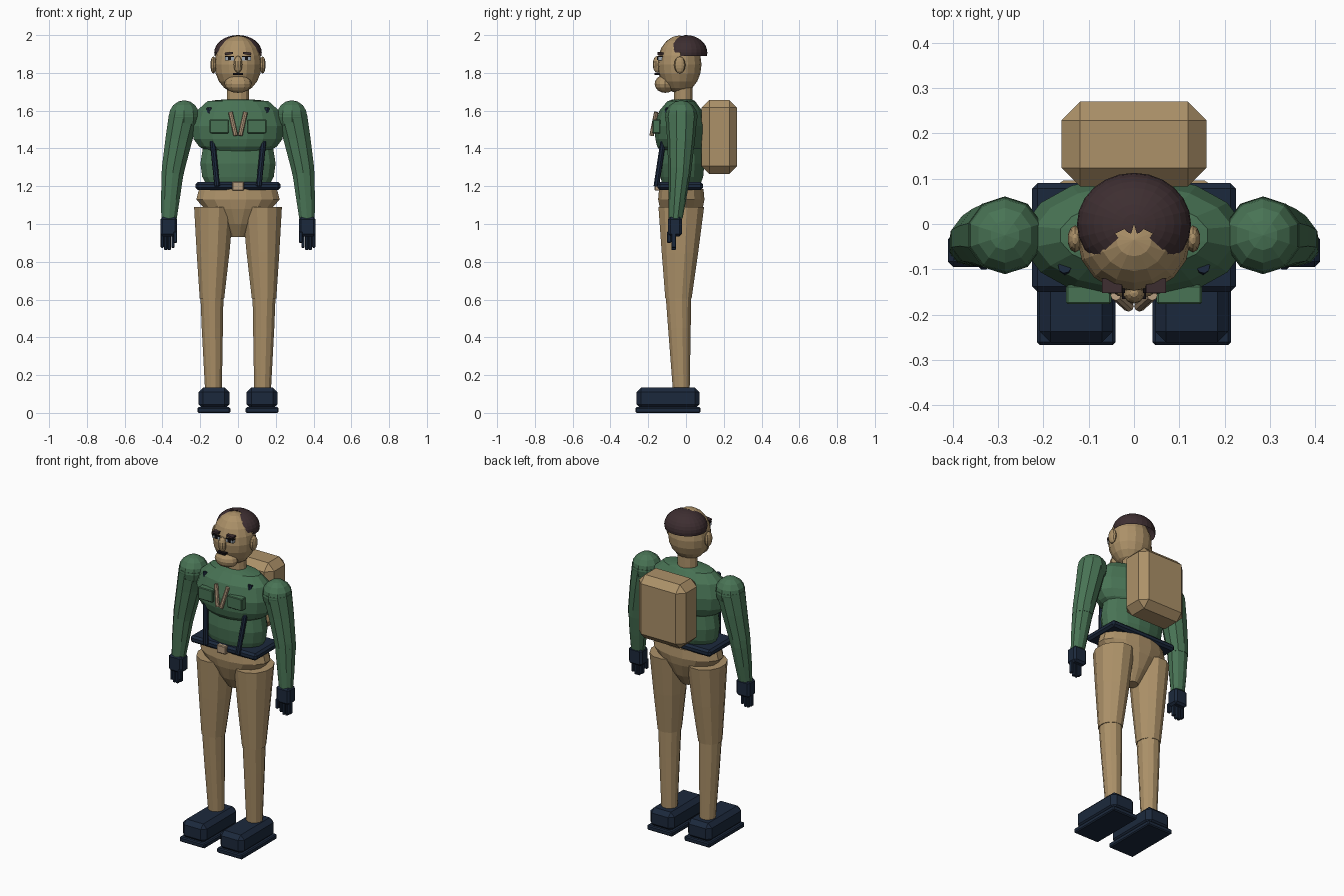
import bpy, bmesh, math
from mathutils import Vector, Matrix

if "Cube" in bpy.data.objects:
    bpy.data.objects.remove(bpy.data.objects["Cube"])


def mat(name, rgb):
    m = bpy.data.materials.new(name)
    m.diffuse_color = (*[c ** 2.2 for c in rgb], 1)
    m.use_nodes = True
    m.node_tree.nodes["Principled BSDF"].inputs["Base Color"].default_value = m.diffuse_color
    return m


TAN = mat("tan", (0.67, 0.565, 0.41))
GREEN = mat("green", (0.29, 0.45, 0.335))
NAVY = mat("navy", (0.13, 0.175, 0.245))
HAIR = mat("dark brown", (0.25, 0.195, 0.205))
LIGHT = mat("pale beige", (0.70, 0.60, 0.49))
BLACK = mat("near black", (0.10, 0.09, 0.10))
EYE = mat("pale grey", (0.62, 0.66, 0.70))


def finish(name, bm, material):
    bmesh.ops.recalc_face_normals(bm, faces=bm.faces)
    me = bpy.data.meshes.new(name)
    bm.to_mesh(me)
    bm.free()
    me.materials.append(material)
    ob = bpy.data.objects.new(name, me)
    bpy.context.collection.objects.link(ob)
    return ob


def loft(name, rings, n, material):
    """Stack elliptical rings (z, cx, cy, rx, ry) and cap both ends."""
    bm = bmesh.new()
    loops = []
    for z, cx, cy, rx, ry in rings:
        loops.append([bm.verts.new((cx + rx * math.cos(2 * math.pi * (i + .5) / n),
                                    cy + ry * math.sin(2 * math.pi * (i + .5) / n), z))
                      for i in range(n)])
    for a, b in zip(loops, loops[1:]):
        for i in range(n):
            j = (i + 1) % n
            bm.faces.new((a[i], a[j], b[j], b[i]))
    bm.faces.new(loops[0])
    bm.faces.new(loops[-1])
    return finish(name, bm, material)


def ball(name, c, r, material, u=14, v=9, keep=None):
    """Ellipsoid; keep is an optional rule on face centres (unit sphere)."""
    bm = bmesh.new()
    bmesh.ops.create_uvsphere(bm, u_segments=u, v_segments=v, radius=1)
    if keep:
        bad = [f for f in bm.faces if not keep(f.calc_center_median())]
        bmesh.ops.delete(bm, geom=bad, context='FACES')
    for p in bm.verts:
        p.co = Vector((p.co.x * r[0] + c[0], p.co.y * r[1] + c[1], p.co.z * r[2] + c[2]))
    return finish(name, bm, material)


def box(name, lo, hi, material, bevel=0, tilt=0):
    lo, hi = Vector(lo), Vector(hi)
    size, mid = hi - lo, (lo + hi) / 2
    bm = bmesh.new()
    bmesh.ops.create_cube(bm, size=1)
    bmesh.ops.scale(bm, vec=size, verts=bm.verts)
    if bevel:
        bmesh.ops.bevel(bm, geom=bm.edges[:], offset=bevel, segments=1, affect='EDGES')
    bmesh.ops.transform(bm, matrix=Matrix.Translation(mid) @ Matrix.Rotation(tilt, 4, 'Y'),
                        verts=bm.verts)
    return finish(name, bm, material)


def rod(name, a, b, r, material, n=8):
    a, b = Vector(a), Vector(b)
    bm = bmesh.new()
    bmesh.ops.create_cone(bm, cap_ends=True, segments=n, radius1=r, radius2=r, depth=(b - a).length)
    rot = (b - a).to_track_quat('Z', 'Y').to_matrix().to_4x4()
    bmesh.ops.transform(bm, matrix=Matrix.Translation((a + b) / 2) @ rot, verts=bm.verts)
    return finish(name, bm, material)


# Head, jaw and neck
ball("head", (0, -.035, 1.845), (.125, .117, .153), TAN, 16, 10)
ball("jaw", (0, -.11, 1.742), (.072, .056, .048), TAN, 12, 8)
ball("nose", (0, -.152, 1.845), (.024, .024, .045), TAN, 10, 8)
box("mouth", (-.026, -.166, 1.788), (.026, -.13, 1.8), BLACK)
loft("neck", [(1.62, 0, -.015, .062, .052), (1.74, 0, -.015, .06, .05)], 12, TAN)

# Hair cap with an open forehead
ball("hair", (0, 0, 1.907), (.126, .113, .093), HAIR, 24, 16,
     lambda p: p.z > -.25 + max(0, -p.y) * .55 and p.y > -.85
     and not (p.y < -.12 and abs(p.x) < .36 + .25 * max(0, -p.y - .3)))

# Torso and hips
loft("chest", [(1.375, 0, -.025, .15, .105), (1.41, 0, -.03, .21, .125),
               (1.45, 0, -.03, .24, .135), (1.52, 0, -.03, .248, .138),
               (1.60, 0, -.028, .222, .115), (1.65, 0, -.025, .165, .075),
               (1.66, 0, -.02, .07, .05)], 16, GREEN)
loft("belly", [(1.20, 0, -.025, .165, .10), (1.25, 0, -.022, .193, .115),
               (1.32, 0, -.022, .203, .122), (1.40, 0, -.022, .19, .115)], 16, GREEN)
loft("hips", [(.93, 0, -.025, .04, .04), (1.0, 0, -.025, .085, .085),
              (1.08, 0, -.025, .18, .115), (1.13, 0, -.025, .225, .125),
              (1.185, 0, -.025, .21, .12)], 16, TAN)
box("belt", (-.225, -.15, 1.18), (.225, .09, 1.222), NAVY, .012)
box("buckle", (-.031, -.166, 1.177), (.031, -.14, 1.225), LIGHT, .004)

# Backpack
box("backpack", (-.16, .083, 1.265), (.16, .27, 1.657), TAN, .041)

for s, side in ((-1, "left"), (1, "right")):
    def sbox(name, lo, hi, material, bevel=0, tilt=0):
        x = sorted((s * lo[0], s * hi[0]))
        box(f"{side}_{name}", (x[0], *lo[1:]), (x[1], *hi[1:]), material, bevel, s * tilt)

    # Face details
    ball(f"{side}_ear", (s * .13, -.033, 1.842), (.017, .03, .045), TAN, 10, 8)
    sbox("eye", (.022, -.149, 1.866), (.068, -.12, 1.886), EYE)
    sbox("pupil", (.036, -.153, 1.867), (.054, -.12, 1.885), BLACK)
    sbox("eye_lid", (.02, -.152, 1.884), (.07, -.12, 1.889), BLACK)
    sbox("eyebrow", (.026, -.152, 1.897), (.07, -.12, 1.909), HAIR, 0, .12)

    # Arm
    ball(f"{side}_shoulder", (s * .285, -.025, 1.567), (.086, .086, .088), GREEN, 10, 8)
    loft(f"{side}_upper_arm", [(1.25, s * .348, -.034, .06, .058), (1.30, s * .341, -.032, .065, .062),
                               (1.45, s * .312, -.026, .076, .074),
                               (1.58, s * .285, -.025, .085, .085)], 10, GREEN)
    loft(f"{side}_forearm", [(1.03, s * .365, -.055, .043, .037), (1.13, s * .358, -.046, .052, .047),
                             (1.27, s * .346, -.034, .061, .059)], 10, GREEN)

    # Gloved hand
    sbox("palm", (.322, -.095, .935), (.411, -.022, 1.037), NAVY, .012)
    for i in range(4):
        x = .336 + i * .019
        z = .862 + (.012 if i in (0, 3) else 0)
        sbox(f"finger_{i + 1}", (x, -.078, z), (x + .017, -.052, .95), NAVY, .004)
    sbox("thumb", (.322, -.1, .90), (.342, -.078, .96), NAVY, .004)

    # Leg
    loft(f"{side}_thigh", [(.605, s * .138, -.04, .067, .072), (.85, s * .132, -.032, .09, .10),
                           (1.09, s * .128, -.025, .108, .125)], 12, TAN)
    loft(f"{side}_shin", [(.12, s * .13, -.025, .046, .046), (.45, s * .136, -.035, .058, .062),
                          (.62, s * .138, -.04, .063, .07)], 12, TAN)

    # Boot
    sbox("boot", (.046, -.262, .02), (.209, .072, .135), NAVY, .025)
    sbox("sole", (.041, -.267, 0), (.214, .077, .03), NAVY, .006)

    # Chest pocket, collar tab and suspender
    sbox("pocket", (.05, -.177, 1.48), (.15, -.135, 1.553), GREEN, .004)
    rod(f"{side}_collar_tab", (s * .04, -.157, 1.592), (s * .012, -.182, 1.468), .012, LIGHT)
    rod(f"{side}_suspender", (s * .153, -.094, 1.615), (s * .11, -.157, 1.20), .015, NAVY)
